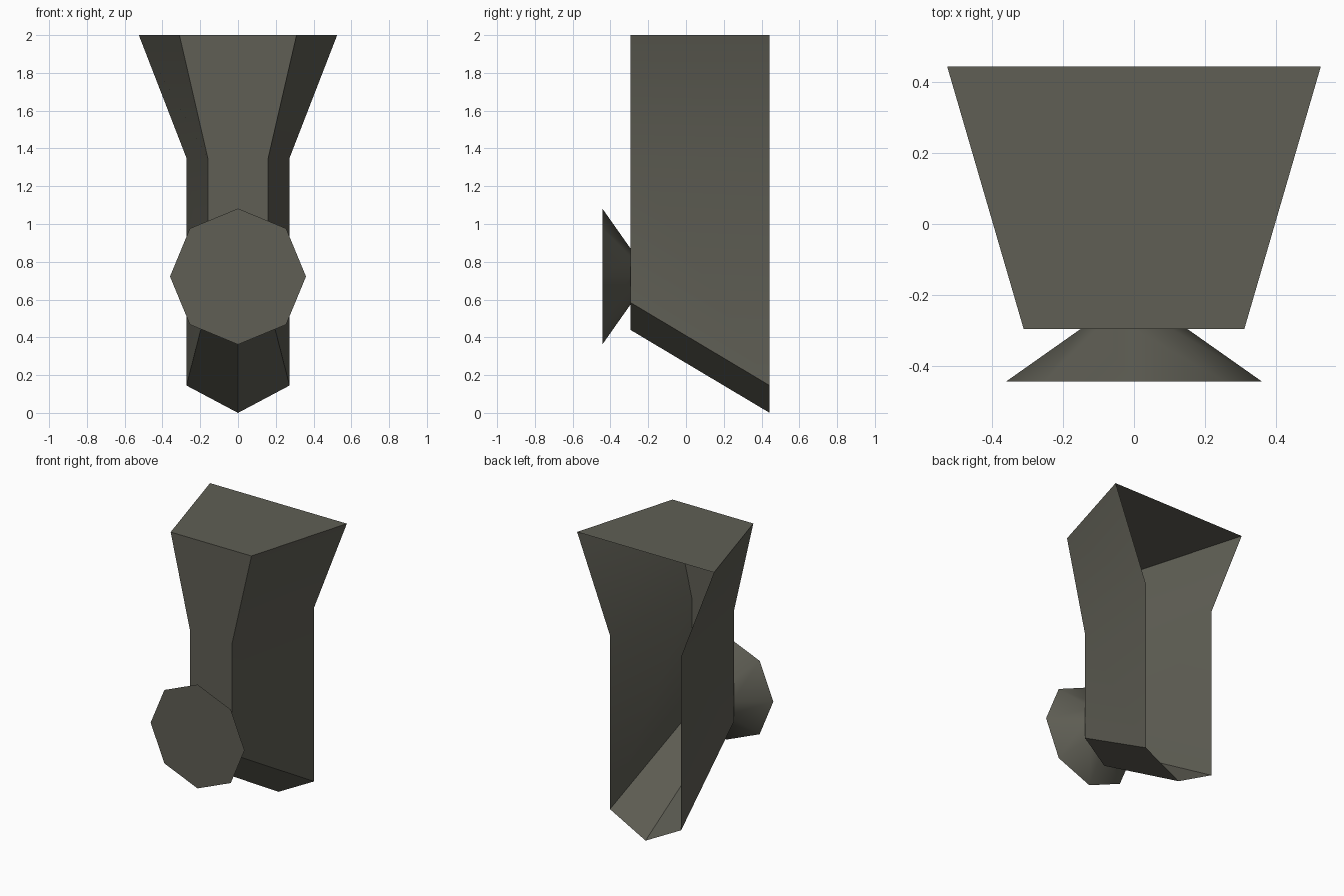
import bpy, bmesh, math

if "Cube" in bpy.data.objects:
    bpy.data.objects.remove(bpy.data.objects["Cube"])

mat = bpy.data.materials.new("dark olive grey")
mat.diffuse_color = (0.115, 0.113, 0.09, 1)
mat.use_nodes = True
mat.node_tree.nodes["Principled BSDF"].inputs["Base Color"].default_value = mat.diffuse_color


def finish(name, bm, angle):
    bmesh.ops.recalc_face_normals(bm, faces=bm.faces)
    me = bpy.data.meshes.new(name)
    bm.to_mesh(me)
    bm.free()
    ob = bpy.data.objects.new(name, me)
    bpy.context.collection.objects.link(ob)
    me.materials.append(mat)
    bpy.ops.object.select_all(action='DESELECT')
    ob.select_set(True)
    bpy.context.view_layer.objects.active = ob
    bpy.ops.object.shade_smooth_by_angle(angle=math.radians(angle))
    return ob


# Bracket body: flared outline at front and back, joined; back stays open
def outline(top, waist, shoulder, keel):
    right = [(top, 2.0), (waist, 1.35), (waist, shoulder)]
    return right + [(0, keel)] + [(-x, z) for x, z in reversed(right)]


bm = bmesh.new()
front = [bm.verts.new((x, -0.295, z)) for x, z in outline(0.31, 0.16, 0.585, 0.44)]
back = [bm.verts.new((x, 0.443, z)) for x, z in outline(0.525, 0.273, 0.145, 0.0)]
n = len(front)
for i in range(n):
    j = (i + 1) % n
    bm.faces.new((front[i], front[j], back[j], back[i]))
bm.faces.new(front)
finish("bracket_body", bm, 55)

# Octagonal knob flaring out of the front face
bm = bmesh.new()
rings = []
for r, y in ((0.15, -0.295), (0.36, -0.443)):
    rings.append([bm.verts.new((r * math.sin(k * math.pi / 4), y,
                                0.722 + r * math.cos(k * math.pi / 4)))
                  for k in range(8)])
for k in range(8):
    m = (k + 1) % 8
    bm.faces.new((rings[0][k], rings[0][m], rings[1][m], rings[1][k]))
bm.faces.new(rings[1])
finish("front_knob", bm, 55)
